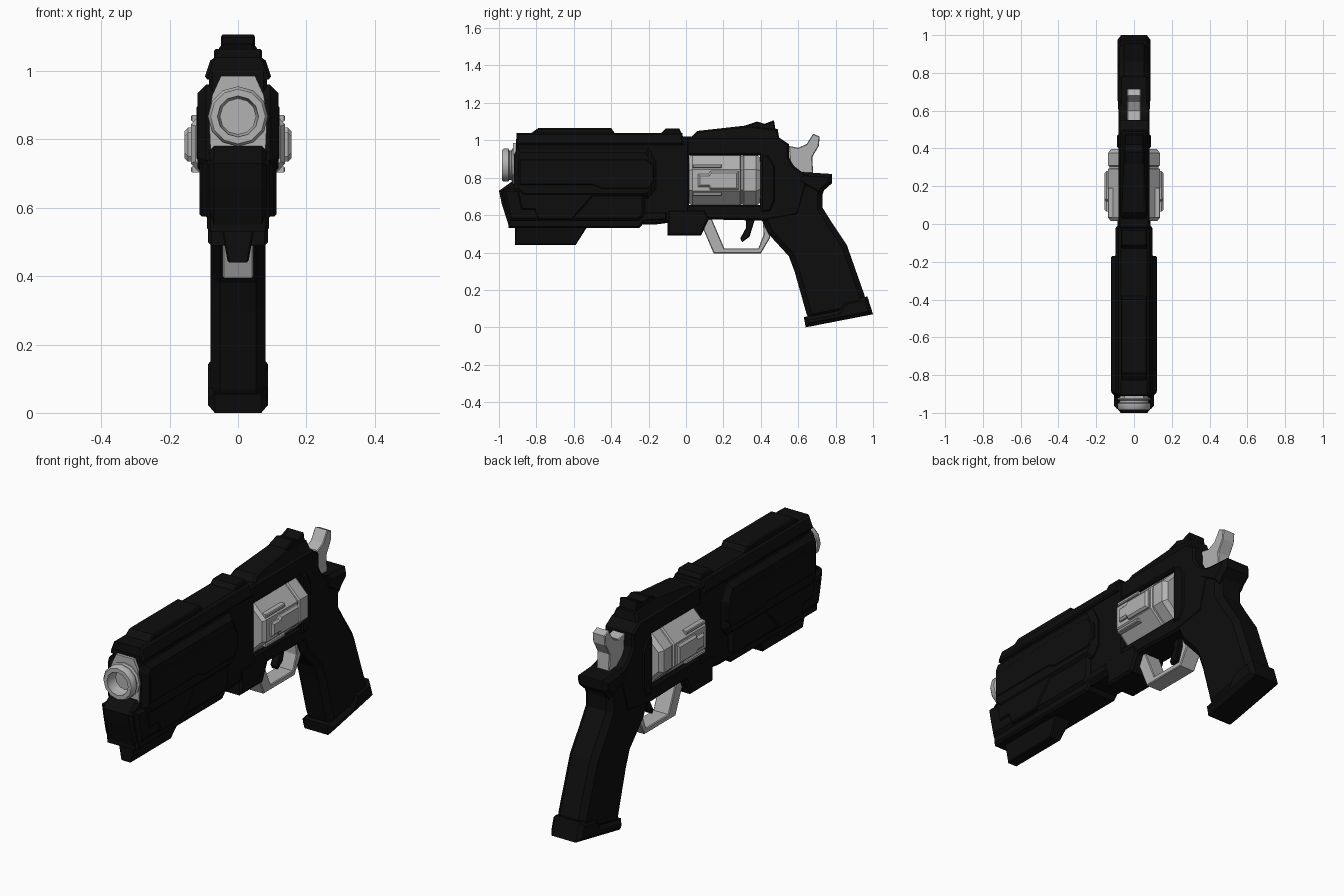
import bpy, bmesh
from math import cos, pi, radians
from mathutils import Matrix, Vector

if "Cube" in bpy.data.objects:
    bpy.data.objects.remove(bpy.data.objects["Cube"], do_unlink=True)


def material(name, v):
    m = bpy.data.materials.new(name)
    m.use_nodes = True
    m.diffuse_color = (v, v, v, 1)
    m.node_tree.nodes["Principled BSDF"].inputs["Base Color"].default_value = (v, v, v, 1)
    return m


BLACK = material("matte black", 0.004)
STEEL = material("light steel", 0.45)


def finish(name, bm, mat):
    bmesh.ops.recalc_face_normals(bm, faces=bm.faces)
    mesh = bpy.data.meshes.new(name)
    bm.to_mesh(mesh)
    bm.free()
    mesh.materials.append(mat)
    ob = bpy.data.objects.new(name, mesh)
    bpy.context.collection.objects.link(ob)
    return ob


def prism(name, pts, half, mat=BLACK, bevel=0.01, top=None):
    """Side profile (y, z) extruded across x, chamfered at the rims;
    top is the half width at the highest point."""
    bm = bmesh.new()
    zs = [p[1] for p in pts]
    low, span = min(zs), max(zs) - min(zs)
    top = half if top is None else top
    sides = []
    for s in (-1, 1):
        sides.append([bm.verts.new((s * (half + (top - half) * (z - low) / span), y, z))
                      for y, z in pts])
    caps = [bm.faces.new(ring) for ring in sides]
    n = len(pts)
    for i in range(n):
        j = (i + 1) % n
        bm.faces.new((sides[0][i], sides[0][j], sides[1][j], sides[1][i]))
    bmesh.ops.recalc_face_normals(bm, faces=bm.faces)
    if bevel:
        rims = [e for f in caps for e in f.edges]
        bmesh.ops.bevel(bm, geom=rims, offset=bevel, segments=1,
                        affect='EDGES', clamp_overlap=True)
    return finish(name, bm, mat)


def box(name, y0, y1, z0, z1, half, **kw):
    return prism(name, [(y0, z0), (y1, z0), (y1, z1), (y0, z1)], half, **kw)


def lathe(name, profile, z, sides, mat, turn=0):
    """Profile (radius, y) turned round a lengthwise axis at height z."""
    bm = bmesh.new()
    start = Matrix.Rotation(turn, 3, 'Y')
    vs = [bm.verts.new(start @ Vector((r, y, 0))) for r, y in profile]
    es = [bm.edges.new(pair) for pair in zip(vs, vs[1:])]
    bmesh.ops.spin(bm, geom=vs + es, cent=(0, 0, 0), axis=(0, 1, 0),
                   angle=2 * pi, steps=sides)
    bmesh.ops.remove_doubles(bm, verts=bm.verts, dist=0.0005)
    bmesh.ops.translate(bm, verts=bm.verts, vec=(0, 0, z))
    return finish(name, bm, mat)


# Barrel shroud
prism("shroud_core", [(-.91, .55), (-.16, .55), (-.01, .57), (-.01, 1.0), (-.91, 1.0)], .085)
prism("upper_shroud", [(-.92, .74), (-.88, .69), (-.2, .69), (-.16, .74), (-.16, .88),
                       (-.2, .96), (-.90, .96), (-.92, .92)], .118, bevel=.025)
prism("side_panel", [(-.89, .76), (-.5, .76), (-.45, .74), (-.2, .74), (-.17, .78),
                     (-.17, .86), (-.21, .9), (-.89, .9)], .122, bevel=.006)
prism("lower_shroud", [(-.98, .74), (-.965, .66), (-.945, .57), (-.25, .57), (-.22, .6),
                       (-.22, .74)], .105, bevel=.015)
prism("lower_panel", [(-.90, .72), (-.88, .63), (-.81, .63), (-.79, .575), (-.61, .575),
                      (-.5, .7), (-.46, .74), (-.88, .74)], .112, bevel=.006)
prism("nose", [(-1, .73), (-.985, .66), (-.95, .55), (-.85, .55), (-.85, .78), (-.93, .78)],
      .085, bevel=.015)
prism("bottom_rail", [(-.95, .53), (-.25, .53), (-.22, .565), (-.1, .57), (-.1, .62),
                      (-.95, .62)], .09)
prism("front_keel", [(-.915, .44), (-.59, .44), (-.52, .55), (-.915, .55)], .03, top=.05,
      bevel=.005)

# Top rail with raised blocks
prism("top_rail", [(-.91, .975), (-.01, .975), (-.02, 1.04), (-.905, 1.04)], .1, top=.078)
prism("long_top_block", [(-.84, 1.03), (-.375, 1.03), (-.4, 1.065), (-.79, 1.065)], .07,
      bevel=.006)
prism("rear_top_block", [(-.14, 1.03), (-.02, 1.03), (-.035, 1.062), (-.11, 1.062)], .07,
      bevel=.006)

# Muzzle
collar = bmesh.new()
half_outline = [(.08, .76), (.085, .87), (.075, .93), (.05, .985)]
outline = half_outline + [(-x, z) for x, z in reversed(half_outline)]
face = collar.faces.new([collar.verts.new((x, -.925, z)) for x, z in outline])
moved = bmesh.ops.extrude_face_region(collar, geom=[face], use_keep_orig=True)["geom"]
bmesh.ops.translate(collar, vec=(0, .05, 0),
                    verts=[v for v in moved if isinstance(v, bmesh.types.BMVert)])
finish("muzzle_collar", collar, STEEL)
muzzle = lathe("muzzle", [(0, -.88), (.03, -.89), (.052, -.92), (.06, -.985), (.08, -.985),
                          (.088, -.975), (.088, -.95), (.078, -.945), (.078, -.935),
                          (.088, -.93), (.088, -.89)], .867, 12, STEEL)

# Frame around the cylinder window
box("frame_front", -.17, .015, .56, 1.02, .085)
prism("frame", [(0, .92), (.395, .92), (.395, .655), (0, .655), (0, .58), (.42, .57),
                (.6, .6), (.66, .82), (.62, .83), (.575, .865), (.55, .91), (.55, .98),
                (.49, 1.02), (0, 1.02)], .083)
prism("recoil_shield", [(.4, .62), (.45, .62), (.475, .68), (.475, .86), (.44, .92),
                        (.4, .92)], .09, bevel=.008)
prism("top_strap", [(0, 1.0), (.5, 1.0), (.49, 1.06), (.33, 1.08), (.06, 1.05), (.03, 1.02)],
      .08, top=.05)
prism("rear_sight", [(.32, 1.05), (.48, 1.05), (.47, 1.107), (.42, 1.088), (.38, 1.1),
                     (.32, 1.08)], .05, bevel=.005)
prism("frame_lug", [(-.1, .49), (.08, .49), (.125, .585), (.1, .63), (-.1, .63)], .088)

# Cylinder with flutes
r = 1 / cos(pi / 8)
lathe("cylinder", [(0, .017), (.125 * r, .017), (.138 * r, .035), (.138 * r, .29),
                   (.13 * r, .295), (.13 * r, .305), (.138 * r, .31), (.138 * r, .375),
                   (.12 * r, .398), (0, .398)], .787, 8, STEEL, turn=pi / 8)
prism("cylinder_block", [(.065, .75), (.12, .75), (.13, .735), (.28, .735), (.28, .835),
                         (.13, .835), (.12, .82), (.065, .82)], .156, mat=STEEL, bevel=.01)
for z in (.703, .853):
    box("cylinder_rib", .035, .19, z, z + .018, .138, mat=STEEL, bevel=.004)

# Grip
prism("grip", [(.4, .585), (.44, .5), (.55, .38), (.58, .3), (.645, .07), (.66, .04),
               (.965, .1), (.955, .17), (.86, .44), (.78, .56), (.73, .64), (.73, .71),
               (.75, .77), (.66, .81), (.55, .7)], .08, bevel=.028)
prism("grip_tail", [(.58, .78), (.72, .70), (.735, .73), (.78, .77), (.78, .82), (.62, .83)],
      .085, bevel=.02)
prism("grip_base", [(.63, .055), (.64, 0), (1, .07), (.97, .165), (.84, .142), (.81, .088)],
      .088, bevel=.02)

# Hammer, trigger and guard
prism("hammer", [(.55, .97), (.6, .96), (.645, .98), (.68, 1.035), (.715, 1.02), (.71, .97),
                 (.675, .91), (.68, .82), (.56, .82)], .036, mat=STEEL, bevel=.004)
prism("trigger", [(.32, .6), (.32, .53), (.29, .475), (.3, .455), (.34, .485), (.375, .6)],
      .02, bevel=.004)
prism("trigger_guard", [(.09, .53), (.148, .395), (.4, .395), (.45, .48), (.45, .59),
                        (.41, .59), (.415, .495), (.387, .422), (.205, .422), (.135, .585),
                        (.09, .585)], .045, mat=STEEL, bevel=.004)

# Smooth the round muzzle, keeping its rims crisp
bpy.ops.object.select_all(action='DESELECT')
muzzle.select_set(True)
bpy.context.view_layer.objects.active = muzzle
bpy.ops.object.shade_smooth_by_angle(angle=radians(40))
